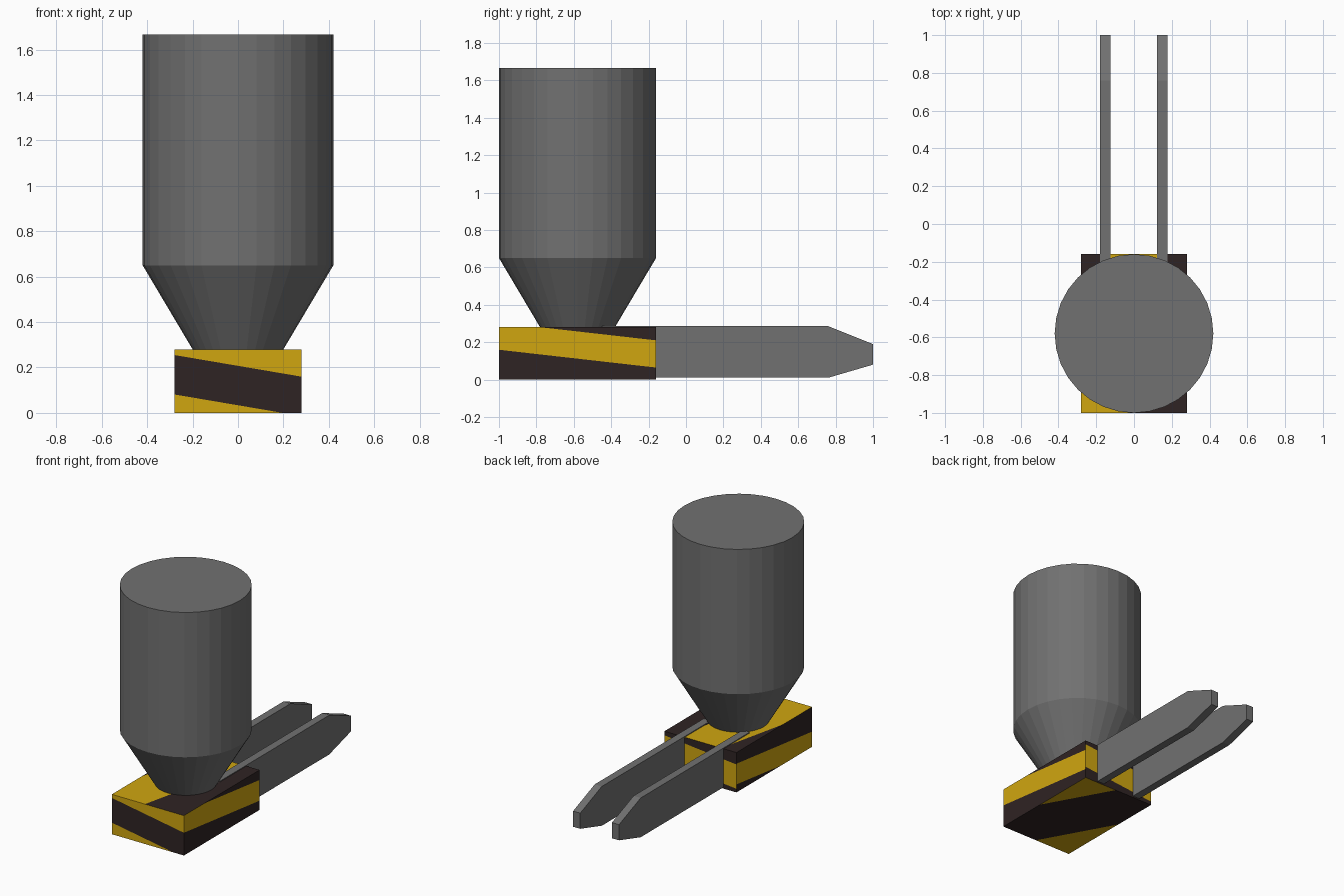
import bpy, bmesh, math
from mathutils import Vector

if "Cube" in bpy.data.objects:
    bpy.data.objects.remove(bpy.data.objects["Cube"])


def material(name, rgb):
    m = bpy.data.materials.new(name)
    m.diffuse_color = (*rgb, 1)
    m.use_nodes = True
    m.node_tree.nodes["Principled BSDF"].inputs["Base Color"].default_value = m.diffuse_color
    return m


GREY = material("steel grey", (0.165, 0.165, 0.165))
YELLOW = material("warning yellow", (0.63, 0.38, 0.005))
DARK = material("stripe dark", (0.028, 0.017, 0.017))


def finish(bm, name, mats):
    mesh = bpy.data.meshes.new(name)
    bm.to_mesh(mesh)
    bm.free()
    for m in mats:
        mesh.materials.append(m)
    obj = bpy.data.objects.new(name, mesh)
    bpy.context.collection.objects.link(obj)
    return obj


# Silo: revolved profile of funnel and drum
bm = bmesh.new()
SIDES = 32
rings = []
for r, z in ((0.20, 0.28), (0.42, 0.65), (0.42, 1.667)):
    rings.append([bm.verts.new((r * math.cos(2 * math.pi * i / SIDES),
                                -0.58 + r * math.sin(2 * math.pi * i / SIDES), z))
                  for i in range(SIDES)])
for lo, hi in zip(rings, rings[1:]):
    for i in range(SIDES):
        j = (i + 1) % SIDES
        bm.faces.new((lo[i], lo[j], hi[j], hi[i]))
bm.faces.new(rings[0][::-1])
bm.faces.new(rings[-1])
finish(bm, "silo", [GREY])


# Forks: tapered side profile, extruded across x
def fork(name, x0, x1):
    bm = bmesh.new()
    profile = ((-0.45, 0.01), (0.76, 0.01), (1, 0.08), (1, 0.19), (0.76, 0.286), (-0.45, 0.286))
    face = bm.faces.new([bm.verts.new((x0, y, z)) for y, z in profile])
    ext = bmesh.ops.extrude_face_region(bm, geom=[face])
    bmesh.ops.translate(bm, vec=(x1 - x0, 0, 0),
                        verts=[v for v in ext["geom"] if isinstance(v, bmesh.types.BMVert)])
    bmesh.ops.recalc_face_normals(bm, faces=bm.faces)
    finish(bm, name, [GREY])


fork("left_fork", -0.18, -0.125)
fork("right_fork", 0.122, 0.177)

# Base block: each side is a unit square cut by slanted stripe lines
# origin, u edge, v edge, line heights at u=0, drop along u, lowest stripe (0 yellow, 1 dark)
W, L, H = 0.56, 0.84, 0.28
SIDES_OF_BLOCK = (
    ((-0.28, -1, 0), (W, 0, 0), (0, 0, H), (0.29, 0.91), 0.34, 0),     # front
    ((0.28, -1, 0), (0, L, 0), (0, 0, H), (0.57, 1.09), 0.34, 1),      # right
    ((0.28, -0.16, 0), (-W, 0, 0), (0, 0, H), (0.29, 0.90), 0.20, 1),  # back
    ((-0.28, -0.16, 0), (0, -L, 0), (0, 0, H), (0.20, 0.72), 0.34, 1), # left
    ((0.28, -1, H), (0, L, 0), (-W, 0, 0), (0.54, 1.13), 0.34, 1),     # top
    ((-0.28, -1, 0), (0, L, 0), (W, 0, 0), (0.50, 1.37), 0.83, 0),     # bottom
)
block = bmesh.new()
for origin, u, v, lines, drop, first in SIDES_OF_BLOCK:
    o, u, v = Vector(origin), Vector(u), Vector(v)
    sq = bmesh.new()
    sq.faces.new([sq.verts.new(p) for p in ((0, 0, 0), (1, 0, 0), (1, 1, 0), (0, 1, 0))])
    for c in lines:
        bmesh.ops.bisect_plane(sq, geom=sq.verts[:] + sq.edges[:] + sq.faces[:],
                               plane_co=(0, c, 0), plane_no=Vector((drop, 1, 0)).normalized())
    for f in sq.faces:
        mid = f.calc_center_median()
        crossed = sum(mid.y + drop * mid.x > c for c in lines)
        new = block.faces.new([block.verts.new(o + u * p.co.x + v * p.co.y) for p in f.verts])
        new.material_index = (first + crossed) % 2
    sq.free()
bmesh.ops.remove_doubles(block, verts=block.verts, dist=0.0005)
finish(block, "striped_base", [YELLOW, DARK])
